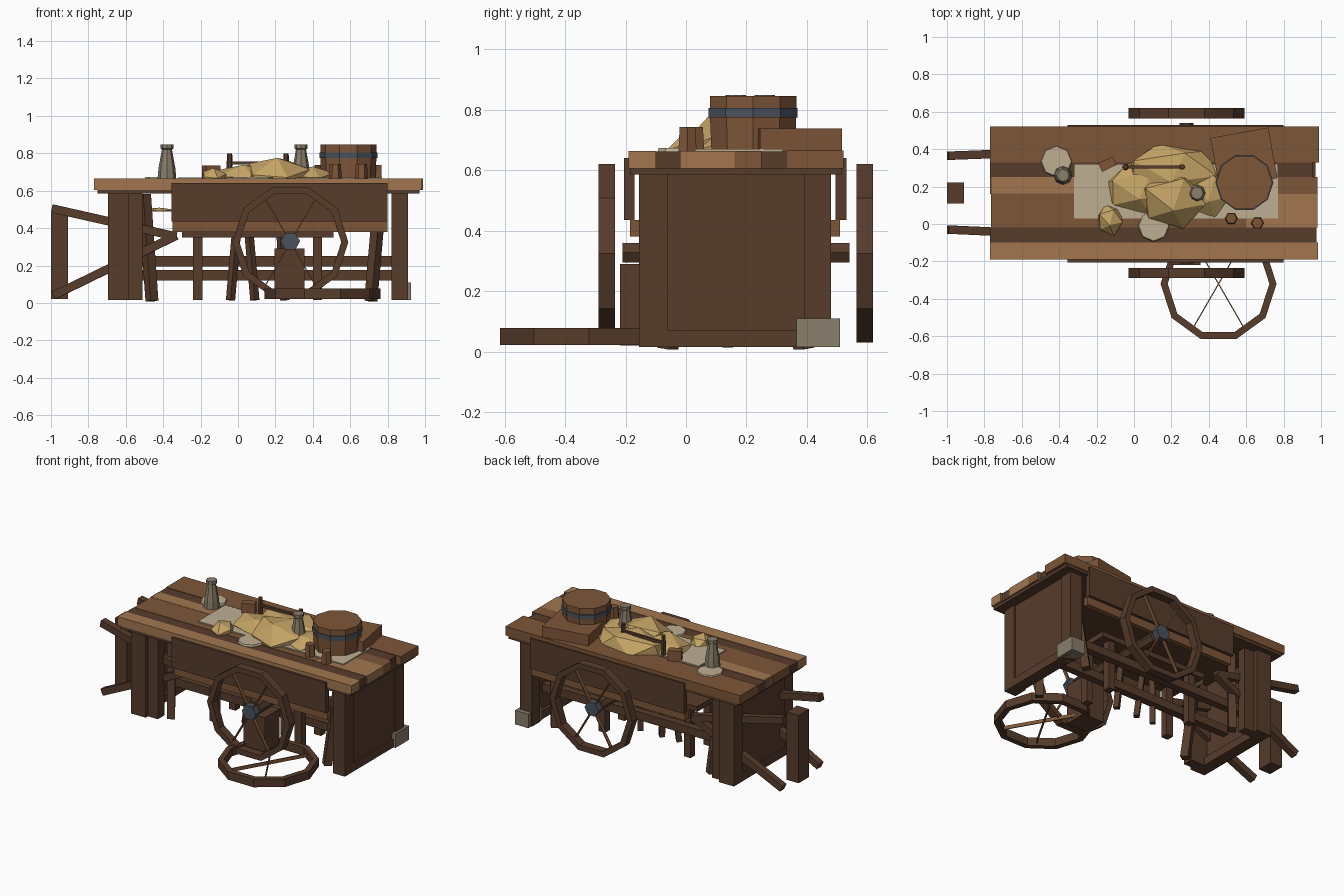
import bpy, bmesh, math, random
from mathutils import Vector, Matrix

if "Cube" in bpy.data.objects:
    bpy.data.objects.remove(bpy.data.objects["Cube"])

random.seed(4)

def mat(name, c):
    m = bpy.data.materials.new(name)
    m.diffuse_color = (*c, 1)
    m.use_nodes = True
    m.node_tree.nodes["Principled BSDF"].inputs["Base Color"].default_value = m.diffuse_color
    return m

DARK = mat("dark_wood", (0.095, 0.045, 0.024))
MID = mat("mid_wood", (0.21, 0.093, 0.04))
LIGHT = mat("light_wood", (0.36, 0.18, 0.08))
STRAW = mat("straw", (0.56, 0.37, 0.13))
PAPER = mat("parchment", (0.52, 0.43, 0.29))
CLAY = mat("clay", (0.25, 0.21, 0.145))
IRON = mat("iron", (0.07, 0.085, 0.11))

def finish(name, bm, m, matrix=None):
    if matrix:
        bm.transform(matrix)
    bmesh.ops.recalc_face_normals(bm, faces=bm.faces)
    me = bpy.data.meshes.new(name)
    bm.to_mesh(me)
    bm.free()
    me.materials.append(m)
    ob = bpy.data.objects.new(name, me)
    bpy.context.collection.objects.link(ob)
    return ob

def box(name, x, y, z, m, rot=0, matrix=None):
    """Box from (min, max) ranges, optionally turned about its vertical axis."""
    bm = bmesh.new()
    bmesh.ops.create_cube(bm, size=1)
    bm.transform(Matrix.Diagonal((x[1] - x[0], y[1] - y[0], z[1] - z[0], 1)))
    c = Vector((sum(x) / 2, sum(y) / 2, sum(z) / 2))
    place = Matrix.Translation(c) @ Matrix.Rotation(rot, 4, 'Z')
    return finish(name, bm, m, matrix @ place if matrix else place)

def beam(name, a, b, w, m):
    """Square bar between two points."""
    a, b = Vector(a), Vector(b)
    bm = bmesh.new()
    bmesh.ops.create_cube(bm, size=1)
    bm.transform(Matrix.Diagonal((w, w, (b - a).length, 1)))
    q = (b - a).to_track_quat('Z', 'Y').to_matrix().to_4x4()
    return finish(name, bm, m, Matrix.Translation((a + b) / 2) @ q)

def lathe(name, profile, n, m, matrix, closed=False):
    """Turn (radius, height) points about z with n flat sides."""
    bm = bmesh.new()
    rings = [[bm.verts.new((r * math.cos(2 * math.pi * i / n), r * math.sin(2 * math.pi * i / n), h))
              for i in range(n)] for r, h in profile]
    pairs = list(zip(rings, rings[1:]))
    if closed:
        pairs.append((rings[-1], rings[0]))
    else:
        bm.faces.new(rings[0])
        bm.faces.new(rings[-1])
    for p, q in pairs:
        for i in range(n):
            j = (i + 1) % n
            bm.faces.new((p[i], p[j], q[j], q[i]))
    return finish(name, bm, m, matrix)

T = Matrix.Translation
UPRIGHT = Matrix.Rotation(math.pi / 2, 4, 'X')

def wheel(name, matrix):
    """Ten-sided rim with thin blade spokes set edge-on to the wheel face."""
    lathe(name + "_rim", [(0.31, -0.028), (0.31, 0.028), (0.272, 0.028), (0.272, -0.028)], 10, DARK, matrix, True)
    for k in (1, 2):
        box(f"{name}_spoke_{k}", (-0.285, 0.285), (-0.003, 0.003), (-0.012, 0.012), MID,
            math.radians(60 * k), matrix)

def lump(name, c, s, jitter=0.08):
    """Faceted heap resting on the plane z = c.z."""
    bm = bmesh.new()
    bmesh.ops.create_icosphere(bm, subdivisions=1, radius=1.08, matrix=Matrix.Rotation(0.4, 4, 'X'))
    for v in bm.verts:
        v.co *= 1 + random.uniform(-jitter, jitter)
        v.co = Vector((v.co.x * s[0], v.co.y * s[1], v.co.z * s[2]))
    bmesh.ops.bisect_plane(bm, geom=bm.verts[:] + bm.edges[:] + bm.faces[:], plane_co=(0, 0, -0.01 * s[2]),
                           plane_no=(0, 0, -1), clear_outer=True)
    bmesh.ops.holes_fill(bm, edges=[e for e in bm.edges if e.is_boundary])
    finish(name, bm, STRAW, T(c))

# Table top planks and the slab below them
for i, (x0, x1, y0, y1, h, m) in enumerate([
        (-0.77, 0.99, 0.33, 0.52, 0.665, MID), (-0.77, 0.955, 0.25, 0.33, 0.661, DARK),
        (-0.77, 0.98, 0.16, 0.25, 0.663, MID), (-0.765, 0.60, -0.02, 0.16, 0.663, MID),
        (0.60, 0.98, -0.02, 0.16, 0.663, LIGHT), (-0.77, 0.975, -0.10, -0.02, 0.661, DARK),
        (-0.77, 0.985, -0.19, -0.10, 0.664, LIGHT)]):
    box(f"top_plank_{i}", (x0, x1), (y0, y1), (0.605, h), m)
box("light_strip", (-0.76, 0.30), (0.162, 0.25), (0.62, 0.6645), LIGHT)
box("top_slab", (-0.75, 0.97), (-0.185, 0.515), (0.585, 0.605), DARK)

# Aprons and lower trims on both long sides
for side, y, trim in (("front", (-0.205, -0.17), (-0.185, -0.145)), ("back", (0.495, 0.53), (0.475, 0.51))):
    box(side + "_apron", (-0.355, 0.80), y, (0.435, 0.64), DARK)
    box(side + "_trim", (-0.35, 0.80), trim, (0.38, 0.435), MID)

# End frames: corner posts, recessed panel and bottom rail
for side, x0, x1, out in (("left", -0.695, -0.585, -1), ("right", 0.82, 0.91, 1)):
    for k, y in (("front", (-0.155, -0.06)), ("back", (0.39, 0.48))):
        box(f"{side}_{k}_post", (x0, x1), y, (0.015, 0.59), DARK)
    e = x1 if out > 0 else x0
    box(side + "_panel", sorted((e - out * 0.01, e - out * 0.06)), (-0.08, 0.40), (0.03, 0.59), DARK)
    box(side + "_bottom_rail", sorted((e, e - out * 0.08)), (-0.08, 0.40), (0.015, 0.07), DARK)
for y in ((-0.13, -0.06), (0.39, 0.45)):
    box("left_inner_post", (-0.585, -0.51), y, (0.015, 0.59), DARK)

# Long stretchers and splayed trestle legs below the top
box("upper_stretcher", (-0.60, 0.84), (0.29, 0.34), (0.195, 0.25), DARK)
box("lower_stretcher", (-0.60, 0.84), (0.14, 0.19), (0.12, 0.175), DARK)
for x, d in ((-0.50, 0.04), (0.76, -0.05)):
    for y, dy in ((0.0, -0.06), (0.33, 0.06)):
        beam("trestle_leg", (x, y, 0.58), (x + d, y + dy, 0.01), 0.05, DARK)

# Low bench under the table
box("bench_seat", (-0.30, 0.51), (0.02, 0.31), (0.35, 0.385), DARK)
for x in (-0.215, 0.425):
    for y in (0.06, 0.27):
        beam("bench_leg", (x, y, 0.36), (x, y, 0.015), 0.05, DARK)
for x, d in ((-0.01, -0.03), (0.06, 0.03), (0.23, 0.02)):
    beam("bench_brace", (x, 0.16, 0.36), (x + d, 0.13, 0.015), 0.035, DARK)

# Wheels, axle and hubs
wheel("front_wheel", T((0.28, -0.262, 0.325)) @ UPRIGHT)
wheel("back_wheel", T((0.28, 0.591, 0.325)) @ UPRIGHT)
wheel("fallen_wheel", T((0.452, -0.32, 0.05)))
lathe("axle", [(0.037, -0.54), (0.037, 0.21)], 6, DARK, T((0.28, 0, 0.327)) @ UPRIGHT)
for y in (-0.262, 0.591):
    lathe("hub", [(0.052, -0.022), (0.052, 0.022)], 6, IRON, T((0.28, y, 0.33)) @ UPRIGHT)
box("axle_block", (0.195, 0.355), (-0.218, -0.06), (0.02, 0.29), DARK)

# Cart shafts in a V on each side, prop post and corner stone
for y, y2 in ((-0.03, -0.06), (0.365, 0.39)):
    beam("upper_shaft", (-0.995, y, 0.505), (-0.33, y2, 0.355), 0.045, DARK)
    beam("lower_shaft", (-0.985, y, 0.04), (-0.33, y2, 0.36), 0.045, DARK)
box("prop_post", (-1.0, -0.91), (0.11, 0.222), (0.02, 0.48), DARK)
box("corner_stone", (0.825, 0.925), (0.365, 0.51), (0.015, 0.11), CLAY)

# Cloth, plates and heap of straw
box("cloth", (-0.32, 0.77), (0.03, 0.32), (0.655, 0.67), PAPER)
for x, y in ((-0.415, 0.335), (0.105, -0.01)):
    lathe("plate", [(0.085, 0.66), (0.08, 0.673)], 8, PAPER, T((x, y, 0)))
lump("heap_back", (0.20, 0.285, 0.66), (0.25, 0.15, 0.10))
lump("heap_left", (0.03, 0.19, 0.66), (0.19, 0.13, 0.075))
lump("heap_front", (0.21, 0.135, 0.66), (0.18, 0.155, 0.12))
lump("heap_right", (0.40, 0.17, 0.66), (0.11, 0.13, 0.075))
lump("heap_small", (-0.13, 0.025, 0.66), (0.07, 0.08, 0.065))
lump("lower_tuft", (-0.42, 0.05, 0.49), (0.08, 0.08, 0.02))

# Clay bottles
for x, y in ((-0.38, 0.26), (0.337, 0.165)):
    lathe("bottle", [(0.05, 0.665), (0.045, 0.72), (0.028, 0.815), (0.026, 0.82),
                     (0.034, 0.825), (0.034, 0.848)], 8, CLAY, T((x, y, 0)))

# Crate with a banded tub, two cups, small block and little rack
box("crate", (0.43, 0.745), (0.215, 0.49), (0.66, 0.737), MID, 0.18)
lathe("tub", [(0.145, 0.665), (0.15, 0.775), (0.15, 0.846)], 10, MID, T((0.59, 0.222, 0)))
lathe("tub_band", [(0.155, 0.775), (0.155, 0.805)], 10, IRON, T((0.59, 0.222, 0)))
for x, y in ((0.52, 0.03), (0.66, 0.005)):
    lathe("cup", [(0.035, 0.655), (0.03, 0.743)], 6, MID, T((x, y, 0)))
box("small_block", (-0.185, -0.10), (0.295, 0.345), (0.66, 0.735), MID, 0.45)
for x in (-0.045, 0.257):
    lathe("rack_post", [(0.018, 0.66), (0.014, 0.80)], 6, DARK, T((x, 0.305, 0)))
beam("rack_bar", (-0.045, 0.305, 0.748), (0.257, 0.305, 0.748), 0.018, DARK)
